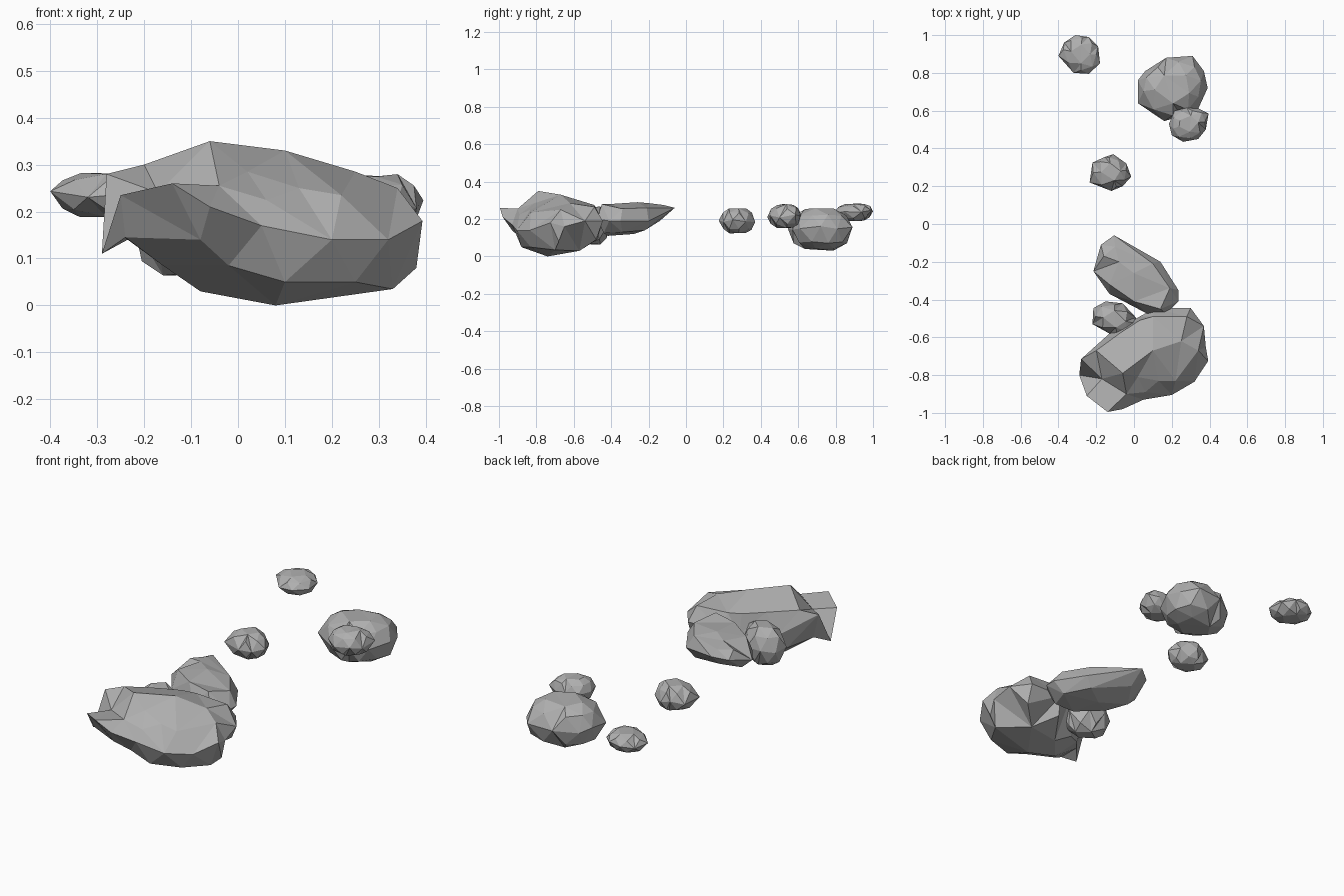
import bpy, random
from mathutils import Vector
from mathutils.geometry import delaunay_2d_cdt

random.seed(4)
stone = bpy.data.materials.new("grey stone")
stone.diffuse_color = (0.43, 0.43, 0.43, 1)


def dome(rim, z_end):
    """Two jittered rings inside the rim, rising (or sinking) to z_end."""
    n = len(rim)
    cx, cy = sum(p[0] for p in rim) / n, sum(p[1] for p in rim) / n
    pts = []
    for scale, rise, step in ((0.87, 0.66, 1), (0.52, 0.98, 2)):
        for i in range(0, n, step):
            a, b = rim[i], rim[(i + 1) % n]
            s = scale * random.uniform(0.96, 1.03)
            x, y, z = [(a[k] + b[k]) / 2 for k in range(3)]
            pts.append((cx + (x - cx) * s, cy + (y - cy) * s,
                        z + (z_end - z) * rise * random.uniform(0.92, 1.02)))
    return pts


def rock(name, rim, upper, lower):
    """Faceted stone: upper and lower triangulated skins joined at the rim.
    upper / lower are point lists, or a height for an automatic dome."""
    n = len(rim)
    verts, faces = [tuple(p) for p in rim], []
    for side, sign in ((upper, 1), (lower, -1)):
        inner = side if isinstance(side, list) else dome(rim, side)
        pts = list(rim) + inner
        flat = [Vector(p[:2]) for p in pts]
        loop = [(i, (i + 1) % n) for i in range(n)]
        co, _, tris, orig, _, _ = delaunay_2d_cdt(flat, loop, [], 1, 1e-6)
        ids = []
        for c, o in zip(co, orig):
            if o and o[0] < n:
                ids.append(o[0])
            else:
                ids.append(len(verts))
                verts.append((c.x, c.y, pts[o[0]][2]))
        for t in tris:
            f = [ids[i] for i in t]
            a, b, c = [Vector(verts[i][:2]) for i in f]
            if ((b - a).cross(c - a)) * sign < 0:
                f.reverse()
            faces.append(f)
    me = bpy.data.meshes.new(name)
    me.from_pydata(verts, [], faces)
    me.materials.append(stone)
    ob = bpy.data.objects.new(name, me)
    bpy.context.collection.objects.link(ob)
    return ob


def heights(z, *xy):
    """Outline points at a mid height with slight waviness."""
    return [(x, y, z + random.uniform(-0.012, 0.012)) for x, y in xy]


# largest boulder with a jagged front-left corner
rock("large_boulder",
     [(-.29, -.80, .11), (-.28, -.715, .28), (-.13, -.58, .18), (.03, -.49, .18),
      (.11, -.445, .19), (.30, -.445, .19), (.37, -.54, .19), (.38, -.65, .16),
      (.393, -.725, .18), (.32, -.835, .14), (.20, -.905, .14), (.05, -.93, .17),
      (-.06, -.98, .21), (-.14, -.995, .26), (-.25, -.91, .235)],
     [(-.06, -.79, .35), (.10, -.67, .33), (.25, -.62, .285), (.02, -.81, .285),
      (-.17, -.82, .24), (.13, -.83, .25), (.22, -.83, .235), (.34, -.67, .25),
      (.10, -.49, .275), (.28, -.49, .265), (-.20, -.67, .30), (-.07, -.575, .29),
      (-.04, -.90, .255), (.06, -.89, .225), (.03, -.51, .28)],
     [(.08, -.74, 0), (.33, -.70, .035), (.38, -.68, .08), (-.08, -.72, .03),
      (-.02, -.87, .085), (-.08, -.93, .14), (.10, -.88, .05), (-.24, -.86, .145),
      (-.235, -.735, .14), (-.15, -.63, .10), (-.07, -.58, .08), (.10, -.475, .09),
      (.30, -.48, .09), (.25, -.83, .05), (-.16, -.80, .085), (.2, -.57, .03),
      (.02, -.60, .03)])

# long pointed boulder leaning on it
rock("pointed_boulder",
     [(-.105, -.06, .26), (.14, -.20, .19), (.235, -.35, .19), (.235, -.41, .19),
      (.17, -.475, .20), (.07, -.475, .20), (-.13, -.37, .19), (-.215, -.25, .20),
      (-.175, -.11, .24)],
     [(-.16, -.17, .27), (-.10, -.12, .275), (.10, -.21, .26), (.19, -.34, .255),
      (.14, -.45, .28), (0, -.41, .28), (-.13, -.32, .275), (0, -.26, .29),
      (-.08, -.20, .285)],
     [(-.10, -.14, .19), (.10, -.22, .14), (.18, -.34, .13), (.15, -.44, .125),
      (.05, -.42, .11), (-.10, -.34, .135), (-.16, -.24, .15), (0, -.28, .12)])

# small stone wedged between the two
rock("wedged_stone",
     heights(.17, (-.22, -.53), (-.215, -.445), (-.15, -.41), (-.06, -.42),
             (.01, -.495), (.005, -.555), (-.05, -.60), (-.13, -.58)), .27, .06)

# middle stone
rock("middle_stone",
     heights(.19, (-.235, .22), (-.22, .325), (-.155, .355), (-.11, .37), (-.04, .32),
             (-.015, .25), (-.06, .20), (-.12, .175)), .258, .12)

# round boulder with a stone against its front
rock("round_boulder",
     heights(.15, (.02, .64), (.02, .76), (.06, .81), (.17, .88), (.31, .89), (.37, .81),
             (.39, .72), (.34, .61), (.25, .57), (.16, .545)), .258, .03)
rock("leaning_stone",
     heights(.215, (.185, .53), (.215, .60), (.28, .615), (.345, .61), (.395, .585),
             (.38, .50), (.34, .45), (.26, .435), (.20, .47)), .28, .15)

# far stone
rock("far_stone",
     heights(.235, (-.40, .89), (-.37, .96), (-.31, 1.0), (-.24, .99), (-.19, .94),
             (-.18, .85), (-.24, .795), (-.32, .80)), .283, .187)
